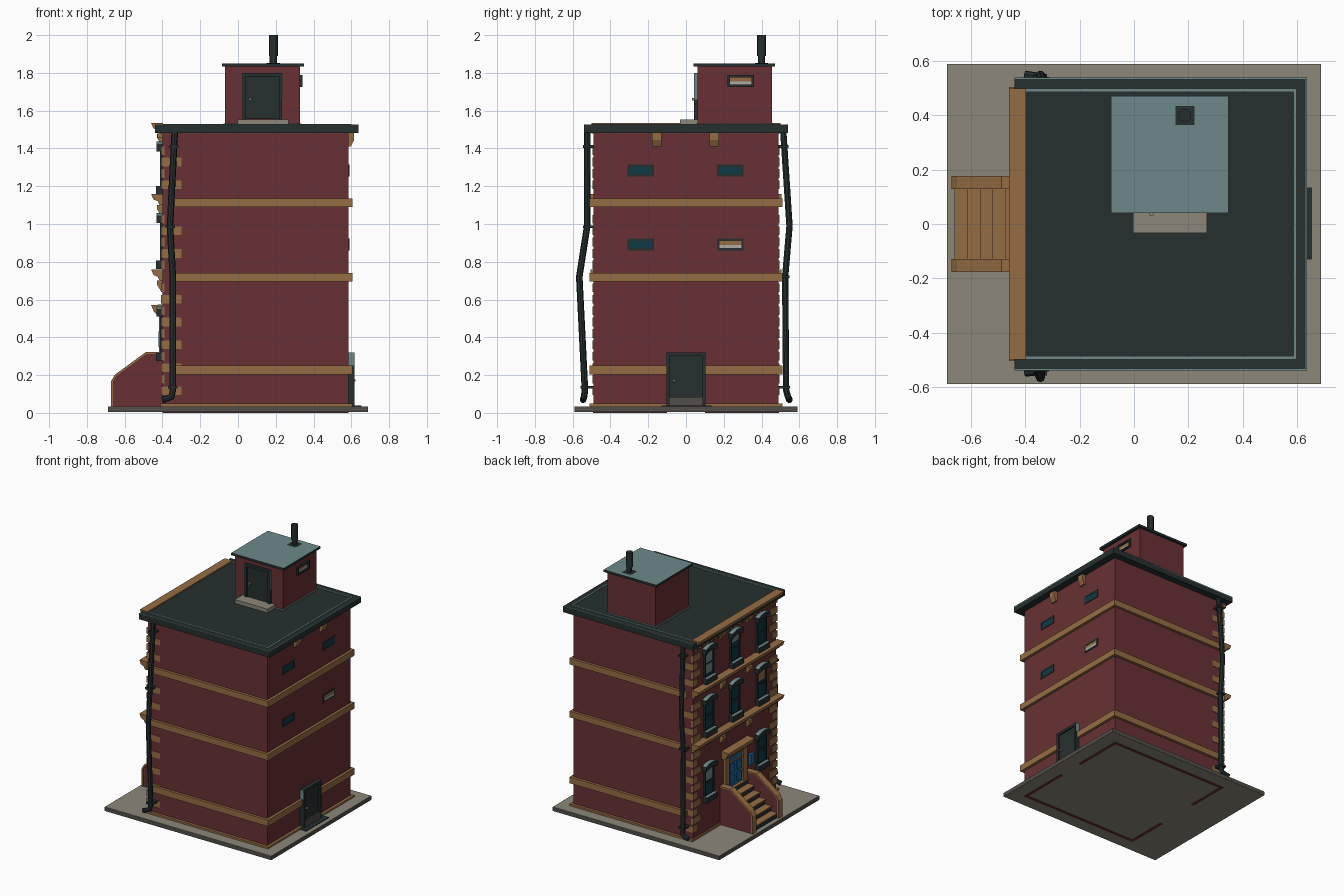
import bpy, bmesh, math
from mathutils import Vector

if "Cube" in bpy.data.objects:
    bpy.data.objects.remove(bpy.data.objects["Cube"])

def mat(name, r, g, b):
    m = bpy.data.materials.new(name)
    m.diffuse_color = (r, g, b, 1)
    m.use_nodes = True
    m.node_tree.nodes["Principled BSDF"].inputs["Base Color"].default_value = m.diffuse_color
    return m

RED = mat("brick_red", .14, .030, .033)
BROWN = mat("brown_stone", .30, .152, .058)
DARK = mat("dark_metal", .019, .028, .028)
TEAL = mat("pale_slate", .155, .25, .25)
STONE = mat("paving_stone", .265, .245, .197)
EDGE = mat("dark_stone", .085, .077, .065)
BLUE = mat("door_blue", .010, .125, .36)
GLASS = mat("dark_glass", .004, .044, .062)
CREAM = mat("pale_glass", .42, .42, .37)

def finish(bm, name, m, alt=None, alt_dir=(0, 0, 1)):
    """Make an object; faces pointing along alt_dir take the second colour."""
    bmesh.ops.recalc_face_normals(bm, faces=bm.faces)
    me = bpy.data.meshes.new(name)
    me.materials.append(m)
    if alt:
        me.materials.append(alt)
        for f in bm.faces:
            if f.normal.dot(Vector(alt_dir)) > .6:
                f.material_index = 1
    bm.to_mesh(me)
    bm.free()
    ob = bpy.data.objects.new(name, me)
    bpy.context.collection.objects.link(ob)
    return ob

def add_box(bm, x0, x1, y0, y1, z0, z1):
    vs = bmesh.ops.create_cube(bm, size=1)["verts"]
    for v in vs:
        v.co = ((x0, x1)[v.co.x > 0], (y0, y1)[v.co.y > 0], (z0, z1)[v.co.z > 0])

def boxes(name, m, rows, alt=None, d=(0, 0, 1)):
    bm = bmesh.new()
    for r in rows:
        add_box(bm, *r)
    return finish(bm, name, m, alt, d)

def prism(name, m, prof, axis, lo, hi, alt=None):
    """Extrude a profile: axis 'x' takes (y, z) points, axis 'y' takes (x, z)."""
    bm = bmesh.new()
    pt = (lambda p, t: (t, p[0], p[1])) if axis == 'x' else (lambda p, t: (p[0], t, p[1]))
    a = [bm.verts.new(pt(p, lo)) for p in prof]
    b = [bm.verts.new(pt(p, hi)) for p in prof]
    n = len(prof)
    bm.faces.new(a)
    bm.faces.new(b[::-1])
    for i in range(n):
        bm.faces.new((a[i], b[i], b[(i + 1) % n], a[(i + 1) % n]))
    return finish(bm, name, m, alt)

def pipe(name, m, pts, r, res=2):
    cu = bpy.data.curves.new(name, 'CURVE')
    cu.dimensions = '3D'
    cu.bevel_depth, cu.bevel_resolution, cu.use_fill_caps = r, res, True
    sp = cu.splines.new('POLY')
    sp.points.add(len(pts) - 1)
    for p, c in zip(sp.points, pts):
        p.co = (*c, 1)
    tmp = bpy.data.objects.new(name + "_curve", cu)
    bpy.context.collection.objects.link(tmp)
    me = bpy.data.meshes.new_from_object(tmp.evaluated_get(bpy.context.evaluated_depsgraph_get()))
    bpy.data.objects.remove(tmp)
    me.materials.clear()
    me.materials.append(m)
    ob = bpy.data.objects.new(name, me)
    bpy.context.collection.objects.link(ob)
    bpy.context.view_layer.objects.active = ob
    ob.select_set(True)
    bpy.ops.object.shade_smooth_by_angle()
    ob.select_set(False)

# pavement, plus wall footing just visible underneath
boxes("pavement_edge", EDGE, [(-.688, .688, -.59, .59, .006, .032)])
boxes("pavement_faces", STONE, [(-.687, .687, -.589, .589, .004, .035)])
boxes("wall_footing", RED, [(-.40, .585, s - .010, s + .010, 0, .02) for s in (-.482, .482)] +
      [(x - .010, x + .010, min(s * .482, s * g), max(s * .482, s * g), 0, .02)
       for x, g in ((.575, .1), (-.390, .17)) for s in (-1, 1)])

# main walls, plinth and string courses
boxes("walls", RED, [(-.40, .585, -.49, .49, .02, 1.50)])
boxes("plinth", BROWN, [(-.41, .605, -.51, .51, .03, .049)])
boxes("string_courses", BROWN, [(-.36, .605, -.51, .51, a, b)
                                for a, b in ((.203, .25), (.695, .741), (1.09, 1.136))])

# roof slab with thin slate rims
boxes("roof", DARK, [(-.44, .637, -.54, .54, 1.483, 1.525)])
boxes("roof_rims", TEAL, [(-.40, .597, s - .004, s + .004, 1.52, 1.529) for s in (-.493, .493)] +
      [(.589, .597, -.493, .493, 1.52, 1.529)] +
      [(-.44, .637, s - .003, s + .003, 1.52, 1.527) for s in (-.537, .537)] +
      [(.632, .637, -.537, .537, 1.52, 1.527)])

# facade cornices with dentils and brackets
for i, (z, h, e) in enumerate(((.70, .06, .505), (1.10, .06, .505), (1.478, .057, .5))):
    prism("facade_cornice_%d" % i, BROWN,
          [(-.397, z), (-.415, z), (-.425, z + h * .35), (-.448, z + h * .5), (-.46, z + h), (-.397, z + h)],
          'y', -e, e)
boxes("cornice_dentils", BROWN, [(-.425, -.39, -.47 + k * .047, -.45 + k * .047, 1.455, 1.48) for k in range(21)])
for i, (y, z) in enumerate((y, z) for z in (.70, 1.10, 1.478) for y in (-.155, .155)):
    prism("facade_bracket_%d" % i, BROWN, [(-.39, z), (-.43, z), (-.43, z - .02), (-.408, z - .055), (-.39, z - .055)],
          'y', y - .02, y + .02)
for y in (-.155, .15):
    prism("side_bracket", BROWN, [(.58, 1.485), (.615, 1.485), (.615, 1.445), (.597, 1.41), (.58, 1.41)],
          'y', y - .025, y + .025)

# corner quoins: long ones wrap round the corner, short ones face front only
q = []
for k in range(23):
    z = .095 + k * .0605
    if any(a - .045 < z < b for a, b in ((.70, .76), (1.10, 1.16), (1.47, 1.6))):
        continue
    dx, dy = (.10, .05) if k % 2 == 0 else (.012, .085)
    for s in (-1, 1):
        q.append((-.408, -.40 + dx, *sorted((s * .494, s * (.49 - dy))), z, z + .046))
boxes("quoins", BROWN, q)

# facade windows: frame, glass or blind, curved hood and sill
def facade_window(y, z0, z1, blind):
    w = .05
    boxes("window_glass", GLASS, [(-.404, -.39, y - w, y + w, z0, z1)])
    if blind:
        boxes("window_blind", blind[0], [(-.406, -.39, y - w, y + w, z1 - (z1 - z0) * blind[1], z1)])
    zm = (z0 + z1) / 2
    boxes("window_frame", DARK, [(-.412, -.39, y + s * w - .006, y + s * w + .006, z0, z1) for s in (-1, 1)] +
          [(-.410, -.39, y - w, y + w, z - .005, z + .005) for z in (z0 + .005, zm, z1 - .005)])
    h = .068
    top = [(y + h * t, z1 + .022 + .016 * (1 - t * t)) for t in (1, .6, .2, -.2, -.6, -1)]
    low = [(y + h * t, z1 - .016 + .016 * (1 - t * t)) for t in (-1, -.5, 0, .5, 1)]
    prism("window_hood", DARK, top + low, 'x', -.432, -.39, TEAL)
    boxes("window_sill", DARK, [(-.434, -.39, y - .062, y + .062, z0 - .038, z0 + .006)], TEAL)

for f, (z0, z1) in enumerate(((.312, .525), (.80, 1.02), (1.195, 1.40))):
    for c, y in enumerate((-.31, 0, .31)):
        if f == 0 and c == 1:
            continue
        blind = {(2, 2): (TEAL, .85), (1, 0): (BROWN, .4), (0, 2): (TEAL, .5), (2, 1): (TEAL, .3)}.get((f, c))
        facade_window(y, z0, z1, blind)

# front door with surround, hood, panels, mailbox
boxes("front_door", BLUE, [(-.406, -.39, -.08, .08, .27, .455)] +
      [(-.412, -.39, y - .025, y + .025, z, z + .065) for y in (-.04, .04) for z in (.29, .375)])
boxes("door_transom", BLUE, [(-.405, -.39, -.08, .08, .462, .505)])
boxes("door_surround", BROWN, [(-.418, -.39, s - .022, s + .022, .26, .51) for s in (-.105, .105)] +
      [(-.416, -.39, -.12, .12, .50, .53), (-.412, -.39, -.08, .08, .452, .464)])
prism("door_hood", BROWN, [(-.39, .515), (-.425, .515), (-.445, .535), (-.46, .57), (-.39, .575)], 'y', -.155, .155)
boxes("mailbox", BLUE, [(-.42, -.39, -.21, -.165, .35, .43)])
boxes("door_knob", STONE, [(-.42, -.40, -.072, -.062, .355, .367)])

# stoop: steps with dark risers, brick cheek walls with brown copings
n = 6
boxes("steps", BROWN, [(-.655 + .047 * k, -.39, -.135, .135, .034, .034 + .039 * (k + 1)) for k in range(n)],
      DARK, (-1, 0, 0))
boxes("step_treads", BROWN, [(-.662 + .047 * k, -.39, -.135, .135, .026 + .039 * (k + 1), .036 + .039 * (k + 1))
                             for k in range(n)])
line = [(-.662, .034), (-.662, .165), (-.645, .195), (-.485, .312), (-.40, .312)]
over = [(-.40, .322), (-.488, .322), (-.652, .202), (-.672, .168), (-.672, .034)]
for s in (-1, 1):
    a, b = sorted((s * .133, s * .172))
    prism("stoop_cheek", RED, line + [(-.40, .034)], 'y', a, b)
    prism("stoop_coping", BROWN, line + over, 'y', a - .004, b + .004)

# drainpipes on both sides, with clips
runs = {"front": ([(-.335, -.522, 1.49), (-.36, -.523, .99), (-.345, -.565, .72), (-.345, -.535, .12),
                   (-.352, -.54, .085), (-.400, -.545, .068)], (1.41, .985, .135)),
        "rear": ([(-.335, .515, 1.49), (-.345, .548, .99), (-.345, .525, .72), (-.345, .53, .12),
                  (-.352, .54, .085), (-.400, .548, .068)], (1.41, .72, .135))}
for nm, (pts, clips) in runs.items():
    pipe("drainpipe_" + nm, DARK, pts, .0175)
    rows = []
    for z in clips:
        for p, r in zip(pts, pts[1:]):
            if r[2] <= z <= p[2]:
                c = Vector(p).lerp(Vector(r), (p[2] - z) / (p[2] - r[2]))
        wall = math.copysign(.48, c.y)
        rows.append((c.x - .025, c.x + .025, *sorted((wall, c.y + math.copysign(.022, c.y))), z - .007, z + .007))
    boxes("pipe_clips_" + nm, DARK, rows)

# small framed windows on the right side and on the roof hut
def slot_window(x, y, z, lit, out=.004):
    boxes("slot_frame", DARK, [(x - .01, x + out, y - .07, y + .07, z + s * .025 - .006, z + s * .025 + .006) for s in (-1, 1)] +
          [(x - .01, x + out, y + s * .064 - .006, y + s * .064 + .006, z - .031, z + .031) for s in (-1, 1)])
    boxes("slot_glass", BROWN if lit else GLASS, [(x - .01, x + .002, y - .06, y + .06, z - .02, z + .02)])
    if lit:
        boxes("slot_pale_pane", CREAM, [(x - .01, x + .003, y - .058, y + .058, z - .019, z - .003)])

for y in (-.24, .235):
    for z in (.892, 1.283):
        slot_window(.585, y, z, y > 0 and z < 1)

# side door
boxes("side_door", DARK, [(.57, .607, -.085, .085, .04, .30)])
boxes("side_door_frame", DARK, [(.57, .617, s - .01, s + .01, .04, .32) for s in (-.094, .094)] +
      [(.57, .617, -.104, .104, .30, .32)])
boxes("side_door_trim", TEAL, [(.585, .615, s - .001, s + .001, .252, .32) for s in (-.105, .105)])
boxes("side_door_step", EDGE, [(.57, .618, -.084, .084, .03, .085)])
boxes("side_door_mat", DARK, [(.57, .655, -.13, .135, .03, .04)])
boxes("side_door_handle", STONE, [(.60, .622, -.07, -.056, .165, .177)])

# roof hut with flashing, cap, chimney, window, door and step
boxes("hut_walls", RED, [(-.068, .328, .06, .455, 1.51, 1.84)])
boxes("hut_flashing", TEAL, [(-.076, .336, .052, .463, 1.52, 1.532)])
boxes("hut_roof", DARK, [(-.085, .349, .041, .472, 1.834, 1.851)], TEAL)
boxes("chimney_base", DARK, [(.152, .222, .365, .435, 1.845, 1.8525)])
pipe("chimney_pipe", DARK, [(.187, .40, 1.85), (.187, .40, 1.99)], .019, 4)
pipe("chimney_cap", DARK, [(.187, .40, 1.89), (.187, .40, 2.0)], .024, 4)
slot_window(.328, .29, 1.757, True, .014)
boxes("hut_door", DARK, [(.04, .217, .05, .08, 1.555, 1.785)])
boxes("hut_door_frame", DARK, [(x, x + .018, .042, .08, 1.54, 1.80) for x in (.024, .216)] +
      [(.024, .234, .042, .08, 1.782, 1.80)])
boxes("hut_door_trim", TEAL, [(x, x + .002, .042, .06, 1.66, 1.80) for x in (.022, .234)])
boxes("hut_door_handle", STONE, [(.058, .072, .032, .055, 1.655, 1.667)])
boxes("hut_step", STONE, [(-.003, .268, -.033, .06, 1.522, 1.553)])
